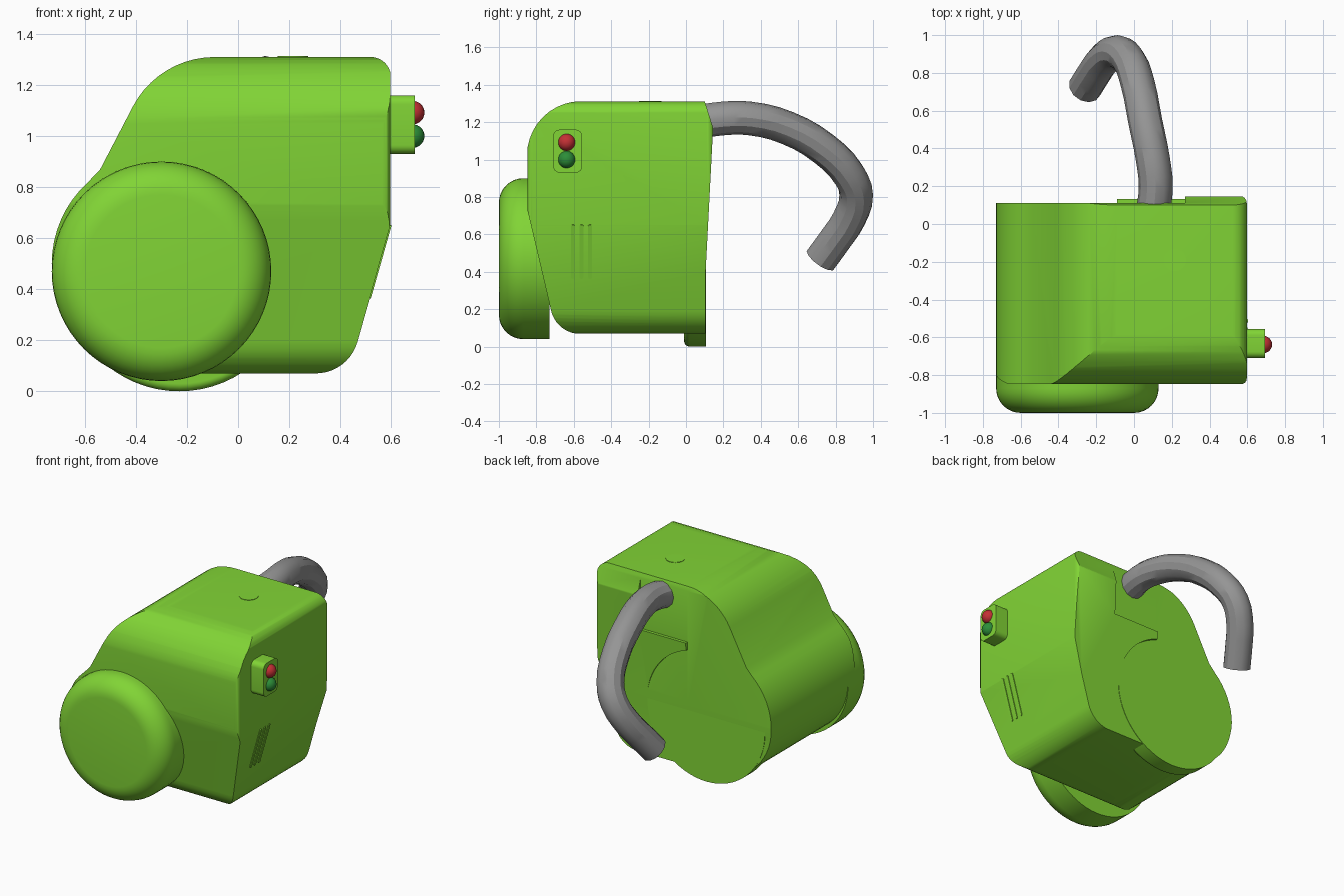
import bpy, bmesh, math
from mathutils import Vector

if "Cube" in bpy.data.objects:
    bpy.data.objects.remove(bpy.data.objects["Cube"], do_unlink=True)


def material(name, rgb):
    m = bpy.data.materials.new(name)
    m.use_nodes = True
    m.diffuse_color = (*rgb, 1)
    bsdf = next(n for n in m.node_tree.nodes if n.type == "BSDF_PRINCIPLED")
    bsdf.inputs["Base Color"].default_value = (*rgb, 1)
    return m


LIME = material("lime_green", (0.22, 0.66, 0.036))
GREY = material("hose_grey", (0.3, 0.3, 0.3))
RED = material("lamp_red", (0.55, 0.03, 0.035))
GREEN = material("lamp_green", (0.025, 0.27, 0.04))


def from_bmesh(name, bm, mat):
    bmesh.ops.recalc_face_normals(bm, faces=bm.faces)
    mesh = bpy.data.meshes.new(name)
    bm.to_mesh(mesh)
    bm.free()
    mesh.materials.append(mat)
    ob = bpy.data.objects.new(name, mesh)
    bpy.context.collection.objects.link(ob)
    return ob


def activate(ob):
    bpy.ops.object.select_all(action="DESELECT")
    ob.select_set(True)
    bpy.context.view_layer.objects.active = ob


def smooth(ob):
    activate(ob)
    bpy.ops.object.shade_smooth_by_angle(angle=math.radians(30))


def rounded(corners, steps=10):
    """Polygon outline from (a, b, radius) corners."""
    out = []
    for i, (a, b, r) in enumerate(corners):
        p = Vector((a, b))
        if r == 0:
            out.append(p)
            continue
        u = (Vector(corners[i - 1][:2]) - p).normalized()
        v = (Vector(corners[(i + 1) % len(corners)][:2]) - p).normalized()
        half = u.angle(v) / 2
        c = p + (u + v).normalized() * r / math.sin(half)
        s = p + u * r / math.tan(half) - c
        e = p + v * r / math.tan(half) - c
        for k in range(steps + 1):
            t = k / steps
            w = math.pi - 2 * half
            out.append(c + (s * math.sin((1 - t) * w) + e * math.sin(t * w)) / math.sin(w))
    return out


def prism(name, outline, axis, lo, hi, mat=LIME):
    place = {"x": lambda a, b, d: (d, a, b),
             "y": lambda a, b, d: (a, d, b),
             "z": lambda a, b, d: (a, b, d)}[axis]
    bm = bmesh.new()
    rings = [[bm.verts.new(place(a, b, d)) for a, b in outline] for d in (lo, hi)]
    n = len(outline)
    for ring in rings:
        bm.faces.new(ring)
    for i in range(n):
        j = (i + 1) % n
        bm.faces.new((rings[0][i], rings[0][j], rings[1][j], rings[1][i]))
    return from_bmesh(name, bm, mat)


def box_outline(a0, a1, b0, b1, r=0):
    return rounded([(a0, b0, r), (a1, b0, r), (a1, b1, r), (a0, b1, r)], 6)


def disc_outline(a, b, r, n=64):
    return [(a + r * math.cos(k * math.tau / n), b + r * math.sin(k * math.tau / n))
            for k in range(n)]


def turned(name, cx, cz, profile, n=64):
    """Solid of revolution around a y-parallel axis, from (radius, y) pairs."""
    bm = bmesh.new()
    rings = [[bm.verts.new((a, y, b)) for a, b in disc_outline(cx, cz, r, n)]
             for r, y in profile]
    bm.faces.new(rings[0])
    bm.faces.new(rings[-1])
    for p, q in zip(rings, rings[1:]):
        for i in range(n):
            j = (i + 1) % n
            bm.faces.new((p[i], p[j], q[j], q[i]))
    ob = from_bmesh(name, bm, LIME)
    smooth(ob)
    return ob


def rounded_drum(name, cx, cz, radius, front, back, r):
    arc = [(radius - r + r * math.sin(t), front + r - r * math.cos(t))
           for t in [k * math.pi / 16 for k in range(9)]]
    return turned(name, cx, cz, arc + [(radius, back)])


def boolean(ob, cutter, operation):
    mod = ob.modifiers.new("cut", "BOOLEAN")
    mod.operation = operation
    mod.solver = "EXACT"
    mod.object = cutter
    activate(ob)
    bpy.ops.object.modifier_apply(modifier=mod.name)
    bpy.data.objects.remove(cutter, do_unlink=True)


# Body: front silhouette trimmed by the side silhouette and softened corners
belly = [(-0.3 + 0.43 * math.cos(math.radians(a)), 0.5 + 0.43 * math.sin(math.radians(a)), 0)
         for a in range(270, 127, -6)]
front_shape = rounded([(0.6, 1.31, 0.08), (0.6, 0.66, 0.1), (0.433, 0.07, 0.17)] + belly
                      + [(-0.54, 0.87, 0), (-0.311, 1.31, 0.362)])
side_shape = rounded([(-0.85, 1.312, 0.29), (-0.85, 0.74, 0.1), (-0.692, 0.068, 0.16),
                      (0.105, 0.068, 0), (0.105, 0.4, 0), (0.145, 1.17, 0.03),
                      (0.1, 1.312, 0)])
plan_shape = rounded([(-0.9, -0.848, 0), (0.597, -0.848, 0.03),
                      (0.597, 0.15, 0.04), (-0.9, 0.15, 0)], 6)
body = prism("body", front_shape, "y", -1.2, 0.6)
boolean(body, prism("side_trim", side_shape, "x", -1.1, 1.1), "INTERSECT")
boolean(body, prism("plan_trim", plan_shape, "z", -0.3, 1.7), "INTERSECT")

# Shallow recess on the back around the hose and the round plate
boolean(body, prism("back_trim", box_outline(-1, -0.09, -0.2, 1.6), "y", 0.11, 0.4), "DIFFERENCE")
boolean(body, prism("round_trim", disc_outline(-0.23, 0.45, 0.45), "y", 0.111, 0.4), "DIFFERENCE")
boolean(body, prism("hose_trim", box_outline(-0.12, 0.27, 0.93, 1.6), "y", 0.112, 0.4), "DIFFERENCE")
smooth(body)

# Round front drum and round back plate
rounded_drum("front_drum", -0.3, 0.47, 0.43, -1.0, -0.73, 0.13)
rounded_drum("back_plate", -0.23, 0.45, 0.45, -0.01, 0.108, 0.03)

# Signal box with two lamps
smooth(prism("signal_box", box_outline(-0.71, -0.555, 0.93, 1.16, 0.035), "x", 0.57, 0.693))
for name, z, mat in (("red_lamp", 1.092, RED), ("green_lamp", 1.0, GREEN)):
    bm = bmesh.new()
    bmesh.ops.create_uvsphere(bm, u_segments=24, v_segments=16, radius=0.046)
    bmesh.ops.translate(bm, verts=bm.verts, vec=(0.685, -0.638, z))
    smooth(from_bmesh(name, bm, mat))

# Vent slots on the sloping side
for i in range(3):
    slot = prism(f"vent_slot_{i + 1}", box_outline(-0.01, 0.01, -0.15, 0.15, 0.009),
                 "x", -0.004, 0.004)
    slot.location = (0.558, -0.605 + i * 0.046, 0.508)
    slot.rotation_euler.y = math.atan2(0.167, 0.59)

# Top button
smooth(prism("top_button", disc_outline(0.215, -0.19, 0.06, 32), "z", 1.306, 1.313))

# Hose tail
path = [(0.1, 0.06, 1.2), (0.115, 0.2, 1.22), (0.1, 0.34, 1.22), (0.06, 0.54, 1.17),
        (0.02, 0.74, 1.055), (-0.03, 0.87, 0.92), (-0.09, 0.91, 0.81),
        (-0.16, 0.87, 0.68), (-0.21, 0.8, 0.575), (-0.26, 0.72, 0.465)]
curve = bpy.data.curves.new("hose", "CURVE")
curve.dimensions = "3D"
curve.bevel_depth = 0.09
curve.bevel_resolution = 4
curve.resolution_u = 3
curve.use_fill_caps = True
spline = curve.splines.new("BEZIER")
spline.bezier_points.add(len(path) - 1)
for point, co in zip(spline.bezier_points, path):
    point.co = co
    point.handle_left_type = point.handle_right_type = "AUTO"
curve.materials.append(GREY)
hose = bpy.data.objects.new("hose", curve)
bpy.context.collection.objects.link(hose)
activate(hose)
bpy.ops.object.convert(target="MESH")
smooth(bpy.context.view_layer.objects.active)
